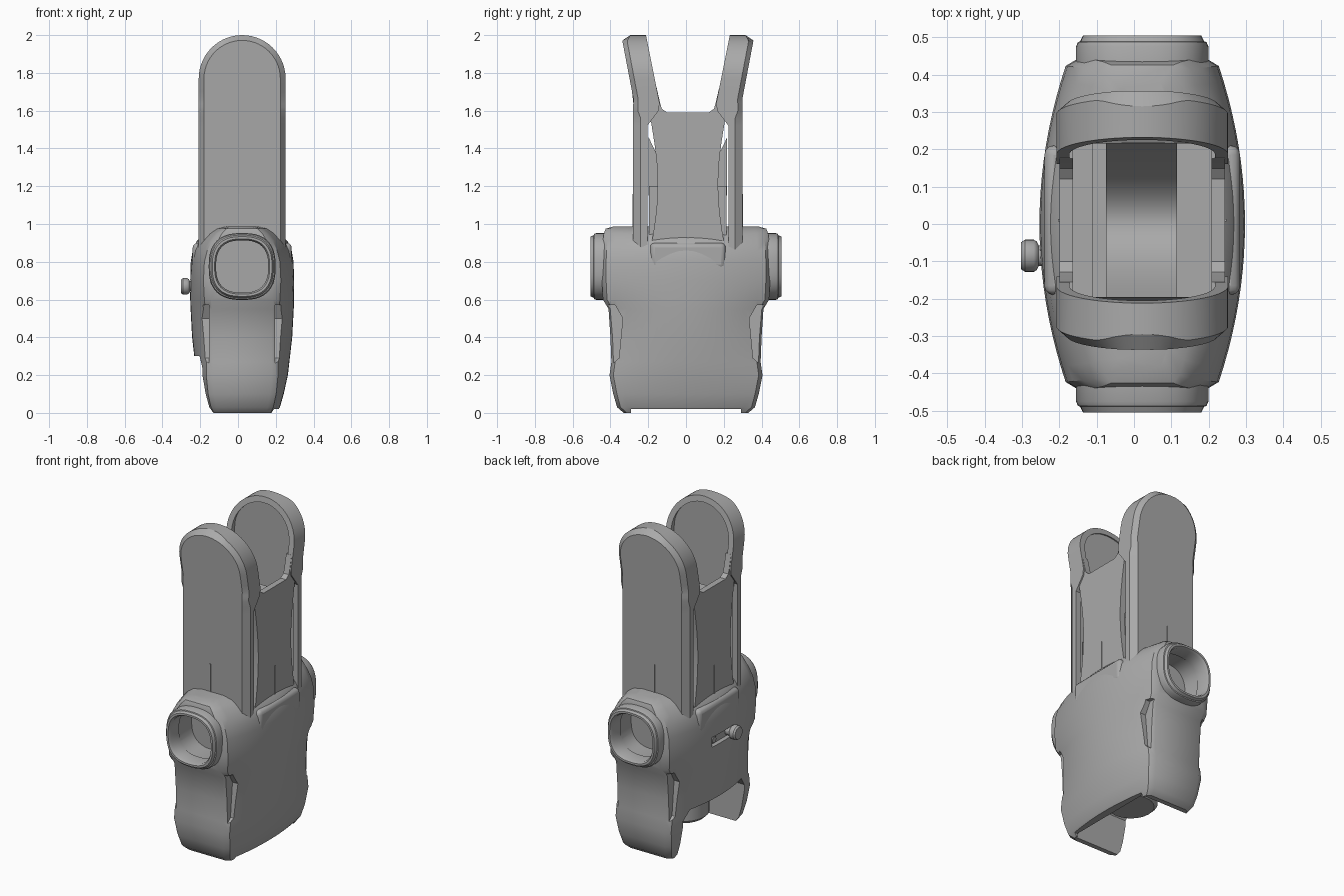
import bpy, bmesh, math

if "Cube" in bpy.data.objects:
    bpy.data.objects.remove(bpy.data.objects["Cube"])

grey = bpy.data.materials.new("mid_grey")
grey.use_nodes = True
grey.diffuse_color = (0.4, 0.4, 0.4, 1)
grey.node_tree.nodes["Principled BSDF"].inputs["Base Color"].default_value = (0.4, 0.4, 0.4, 1)

CX, CY = 0.022, 0.01      # centre of the tower
RZ = 0.775                # height of the eyepieces


def loft(name, rings, closed=False):
    """Skin a list of equal-length point rings; cap the ends unless closed."""
    bm = bmesh.new()
    loops = [[bm.verts.new(p) for p in r] for r in rings]
    n = len(loops[0])
    pairs = list(zip(loops, loops[1:])) + ([(loops[-1], loops[0])] if closed else [])
    for a, b in pairs:
        for i in range(n):
            j = (i + 1) % n
            bm.faces.new((a[i], a[j], b[j], b[i]))
    if not closed:
        bm.faces.new(loops[0])
        bm.faces.new(loops[-1])
    bmesh.ops.recalc_face_normals(bm, faces=bm.faces)
    mesh = bpy.data.meshes.new(name)
    bm.to_mesh(mesh)
    bm.free()
    mesh.materials.append(grey)
    ob = bpy.data.objects.new(name, mesh)
    bpy.context.collection.objects.link(ob)
    return ob


def prism_x(name, yz, x0, x1):
    return loft(name, [[(x, y, z) for y, z in yz] for x in (x0, x1)])


def box(name, x, y, z):
    return prism_x(name, [(y[0], z[0]), (y[1], z[0]), (y[1], z[1]), (y[0], z[1])], *x)


def cut(ob, cutter):
    cutter.hide_render = True
    mod = ob.modifiers.new("cut", "BOOLEAN")
    mod.operation, mod.solver, mod.object = "DIFFERENCE", "EXACT", cutter
    bpy.context.view_layer.objects.active = ob
    bpy.ops.object.modifier_apply(modifier=mod.name)
    bpy.data.objects.remove(cutter)


def smooth(ob, angle=32):
    bpy.ops.object.select_all(action="DESELECT")
    ob.select_set(True)
    bpy.context.view_layer.objects.active = ob
    bpy.ops.object.shade_smooth_by_angle(angle=math.radians(angle))


def lerp(table, t):
    for (a, va), (b, vb) in zip(table, table[1:]):
        if t <= b:
            return va + (vb - va) * max(0, (t - a) / (b - a))
    return table[-1][1]


def squircle(r, y, n=48, power=2.6):
    pts = []
    for i in range(n):
        a = math.tau * i / n
        c, s = math.cos(a), math.sin(a)
        k = r / (abs(c) ** power + abs(s) ** power) ** (1 / power)
        pts.append((CX + k * c, y, RZ + k * s))
    return pts


# Body: barrel-shaped horizontal sections (height, half length, mid half width, end half width)
levels = [(0, .33, .18, .15), (.03, .365, .2, .165), (.1, .385, .22, .18), (.2, .405, .242, .19),
          (.27, .395, .25, .19), (.4, .4, .265, .19), (.55, .41, .273, .195), (.6, .44, .275, .2),
          (.7, .445, .275, .205), (.8, .445, .272, .2), (.86, .443, .262, .185),
          (.91, .44, .24, .16), (.95, .435, .2, .13), (.975, .425, .16, .1), (.988, .38, .1, .06)]


def barrel(z, length, mid, end):
    side = []
    for i in range(-10, 11):
        u = i / 10
        side.append((end + (mid - end) * (1 - u * u), u * length * .95))
    half = [(end * .82, -length)] + side + [(end * .82, length)]
    return [(CX + x, y, z) for x, y in half] + [(CX - x, y, z) for x, y in reversed(half)]


body = loft("body_shell", [barrel(*lv) for lv in levels])

# Eyepiece holes and corner scallops, front and back
for s in (-1, 1):
    cut(body, loft("hole_cutter", [squircle(.143, s * .27), squircle(.143, s * .6)]))
    for side in (-1, 1):
        scallop = [(s * .5, .2), (s * .41, .24), (s * .355, .29), (s * .335, .5), (s * .375, .57), (s * .5, .57)]
        cut(body, prism_x("scallop_cutter", scallop, CX + side * .175, CX + side * .4))

# Underside hollow, open on the right-hand flank, and the slider slot
cut(body, prism_x("hollow_cutter", [(-.3, -.1), (.3, -.1), (.3, .24), (.25, .3), (-.25, .3), (-.3, .24)], -.5, .17))
cut(body, box("skirt_cutter", (.1, .5), (-.29, .29), (-.1, .02)))
cut(body, box("slot_cutter", (-.4, -.225), (-.11, .1), (.64, .7)))
smooth(body)

# Eyepiece rings
for s, label in ((-1, "front"), (1, "back")):
    profile = [(.41, .177), (.475, .177), (.487, .172), (.489, .166), (.505, .158), (.505, .146), (.49, .138), (.41, .138)]
    smooth(loft(label + "_eyepiece", [squircle(r, s * y) for y, r in profile], closed=True))

# Tower plates with flared, round-topped ears
OUTER = [(.5, .29), (1.62, .29), (1.66, .288), (1.97, .347), (2, .33)]
INNER = [(.5, .215), (1.52, .215), (1.6, .155), (1.64, .15), (2, .222)]


def arch(inset, depth, s):
    r, pts = .23 - inset, []
    heights = [.55, .9, 1.2, 1.5, 1.52, 1.56, 1.6, 1.62, 1.64, 1.66, 1.7]
    outline = [(r, z) for z in heights]
    outline += [(r * math.cos(math.pi * i / 28), 1.77 + r * math.sin(math.pi * i / 28)) for i in range(29)]
    outline += [(-r, z) for z in reversed(heights)]
    return [(CX + x, CY + s * depth(z), z) for x, z in outline]


def y_out(z):
    return lerp(OUTER, z)


def y_shoulder(z):
    return lerp(OUTER, z) - (.04 if z < 1.6 else .025)


def y_in(z):
    return lerp(INNER, z)


def y_pocket(z):
    return max(.205, lerp(INNER, z) + .008)


for s, label in ((-1, "front"), (1, "back")):
    plate = loft(label + "_tower_plate", [arch(.028, y_out, s), arch(0, y_shoulder, s),
                                          arch(0, y_in, s), arch(.035, y_in, s), arch(.035, y_pocket, s)])
    smooth(plate, 28)
    y = CY + s * .29
    box(label + "_seam", (.003, .01), (y - .003, y + .003), (.79, 1.16))

# Tower side walls: U-shaped top, bowed edges that leave a slim slot by each plate
bow = [(.195 - .035 * math.sin(math.pi * i / 12), .88 + .66 * i / 12) for i in range(13)]
edge = [(.22, .55), (.22, .86)] + bow + [(.22, 1.56), (.22, 1.72), (.165, 1.72), (.147, 1.64), (.138, 1.61), (.11, 1.59)]
wall = [(CY + y, z) for y, z in edge] + [(CY - y, z) for y, z in reversed(edge)]
for side, label in ((-1, "right"), (1, "left")):
    smooth(prism_x(label + "_tower_wall", wall, CX + side * .185, CX + side * .222))
    x = CX + side * .222
    box(label + "_wall_seam", (x - .003, x + .003), (.007, .013), (.9, 1.1))
    # soft shoulder where the wall meets the body
    pad = box(label + "_shoulder", (CX + side * .18, CX + side * .262), (-.19, .21), (.76, .9))
    bev = pad.modifiers.new("round", "BEVEL")
    bev.width, bev.segments = .025, 3
    smooth(pad)

# Inside of the tower: core and dished centre band
box("tower_core", (CX - .19, CX + .19), (CY - .205, CY + .205), (.55, 1.2))
dish = [(CY + .208 * i / 10, 1.22 + .24 * (i / 10) ** 2) for i in range(-10, 11)]
smooth(prism_x("dished_band", [(CY - .208, 1.15)] + dish + [(CY + .208, 1.15)], -.075, .115))
box("inner_ledge", (CX - .19, -.11), (CY - .205, CY + .205), (1.15, 1.28))


def lathe(name, profile, axis, centre):
    rings = []
    for d, r in profile:
        ring = []
        for i in range(32):
            a = math.tau * i / 32
            c, s = r * math.cos(a), r * math.sin(a)
            off = (d, c, s) if axis == "x" else (c, s, d)
            ring.append([o + p for o, p in zip(off, centre)])
        rings.append(ring)
    smooth(loft(name, rings))


# Slider knob, its screw, and the boss under the body
lathe("slider_knob", [(-.2, .028), (-.255, .028), (-.26, .038), (-.268, .043), (-.292, .043), (-.302, .036)],
      "x", (0, -.085, .67))
lathe("slot_screw", [(-.2, .022), (-.236, .022), (-.24, .018)], "x", (0, .065, .67))
lathe("bottom_boss", [(.31, .15), (.14, .15), (.12, .13)], "z", (CX, 0, 0))
